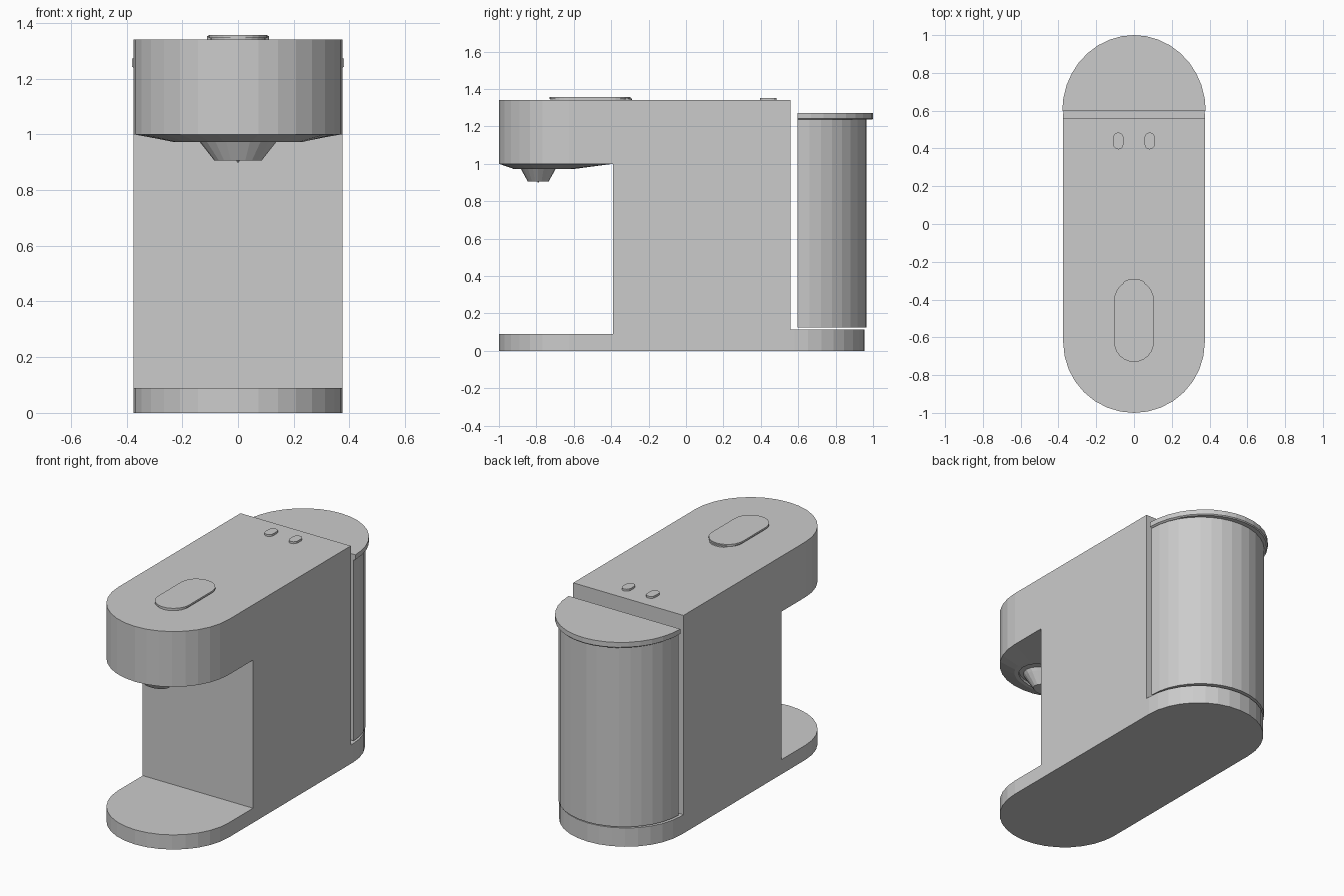
import bpy, bmesh
from math import sin, cos, pi, atan2

if "Cube" in bpy.data.objects:
    bpy.data.objects.remove(bpy.data.objects["Cube"])


def loft(name, rings, cap_start=True, cap_end=True):
    """Skin a list of rings (equal point counts) into one mesh object."""
    bm = bmesh.new()
    rows = [[bm.verts.new(p) for p in ring] for ring in rings]
    n = len(rows[0])
    for a, b in zip(rows, rows[1:]):
        for i in range(n):
            j = (i + 1) % n
            bm.faces.new((a[i], a[j], b[j], b[i]))
    if cap_start:
        bm.faces.new(rows[0][::-1])
    if cap_end:
        bm.faces.new(rows[-1])
    bmesh.ops.recalc_face_normals(bm, faces=bm.faces)
    me = bpy.data.meshes.new(name)
    bm.to_mesh(me)
    bm.free()
    ob = bpy.data.objects.new(name, me)
    bpy.context.collection.objects.link(ob)
    return ob


def arc(rx, ry, cx, cy, a0, a1, n):
    return [(cx + rx * cos(a0 + (a1 - a0) * i / n),
             cy + ry * sin(a0 + (a1 - a0) * i / n)) for i in range(n + 1)]


def stadium(r, y0, y1, cx=0.0, n=16):
    return arc(r, r, cx, y1 - r, 0, pi, n) + arc(r, r, cx, y0 + r, pi, 2 * pi, n)


def at(outline, z):
    return [(x, y, z) for x, y in outline]


def prism(name, outline, z0, z1):
    return loft(name, [at(outline, z0), at(outline, z1)])


def box(name, y0, y1, z0, z1):
    return prism(name, [(-.6, y0), (.6, y0), (.6, y1), (-.6, y1)], z0, z1)


# Body: tall stadium with the cup bay and the tank bay cut away
body = prism("body", stadium(.375, -1, .955), 0, 1.34)
for cutter in (box("cup_bay_cutter", -1.5, -.39, .09, 1.0),
               box("tank_bay_cutter", .56, 1.5, .115, 1.6)):
    cutter.hide_render = True
    mod = body.modifiers.new(cutter.name, 'BOOLEAN')
    mod.operation = 'DIFFERENCE'
    mod.solver = 'EXACT'
    mod.object = cutter
    bpy.context.view_layer.objects.active = body
    bpy.ops.object.modifier_apply(modifier=mod.name)
    bpy.data.objects.remove(cutter)

# Head underside: tapers to an oval rim with a recess for the nozzle
cy = -.76
outline = arc(.375, .375, 0, -.625, pi, 2 * pi, 16)
outline += [(.375 - .75 * i / 8, -.39) for i in range(9)]
angles = [atan2((y - cy) / .16, x / .23) for x, y in outline]


def oval(rx, ry, z):
    return [(rx * cos(a), cy + ry * sin(a), z) for a in angles]


loft("head_underside", [at(outline, 1.0), oval(.23, .16, .972),
                        oval(.20, .14, .972), oval(.20, .14, .99)],
     cap_start=False)


# Nozzle with its small tip
def ellipse(rx, ry, z, n=20):
    return at(arc(rx, ry, 0, -.79, 0, 2 * pi, n)[:-1], z)


loft("nozzle", [ellipse(.15, .105, .992), ellipse(.137, .093, .972),
                ellipse(.085, .056, .906)])
loft("nozzle_tip", [ellipse(.006, .006, .91, 8), ellipse(.004, .004, .899, 8)])

# Water tank: D-shaped column with an overhanging lid
prism("water_tank", arc(.368, .368, 0, .597, 0, pi, 18), .125, 1.238)
lid_low = arc(.37, .398, 0, .597, 0, pi, 18)
lid_top = arc(.38, .403, 0, .597, 0, pi, 18)
loft("tank_lid", [at(lid_low, 1.236), at(lid_top, 1.242), at(lid_top, 1.272)])

# Capsule flap on top, with a slim neck and a rear lifting lip
prism("flap_neck", stadium(.098, -.725, -.305, n=12), 1.335, 1.346)
prism("capsule_flap", stadium(.105, -.73, -.298, n=12), 1.346, 1.357)
prism("flap_lip", arc(.06, .03, 0, -.32, 0, pi, 8), 1.342, 1.35)

# Two buttons
for side, label in ((-1, "left"), (1, "right")):
    prism(label + "_button", stadium(.0275, .395, .485, side * .083, 6),
          1.335, 1.352)
